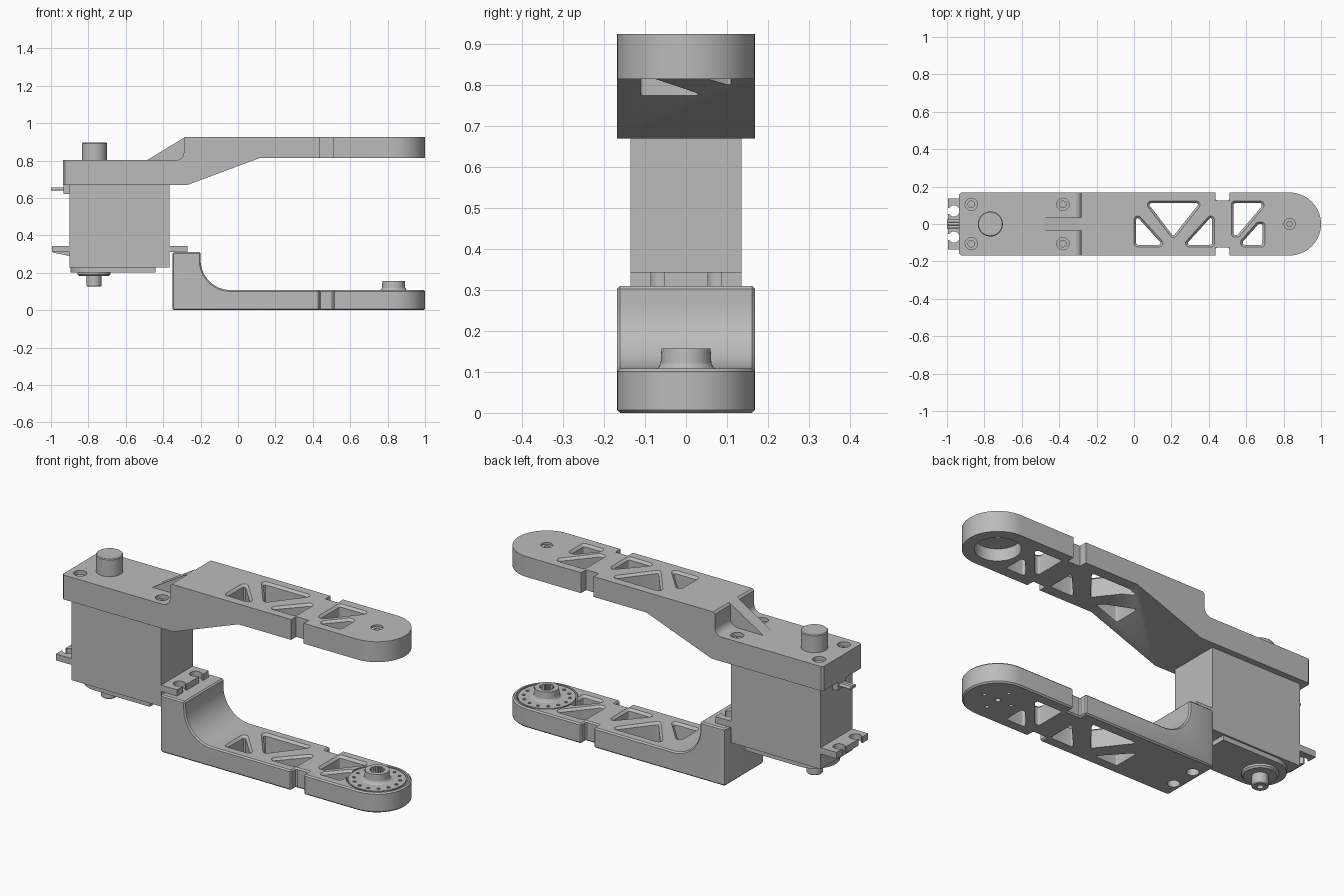
import bpy, bmesh
from math import sin, cos, pi, radians
from mathutils import Vector

old = bpy.data.objects.get("Cube")
if old:
    bpy.data.objects.remove(old)

grey = bpy.data.materials.new("plain grey")
grey.use_nodes = True
grey.diffuse_color = (0.5, 0.5, 0.5, 1)
grey.node_tree.nodes["Principled BSDF"].inputs["Base Color"].default_value = (0.5, 0.5, 0.5, 1)
parts = []


def stack(name, sections, axis="Z", cutter=False):
    """Solid lofted through (level, outline) sections along an axis."""
    place = {"X": lambda a, b, l: (l, a, b),
             "Y": lambda a, b, l: (a, l, b),
             "Z": lambda a, b, l: (a, b, l)}[axis]
    bm = bmesh.new()
    rings = [[bm.verts.new(place(a, b, level)) for a, b in pts] for level, pts in sections]
    count = len(rings[0])
    for low, high in zip(rings, rings[1:]):
        for i in range(count):
            j = (i + 1) % count
            bm.faces.new((low[i], low[j], high[j], high[i]))
    bm.faces.new(rings[0][::-1])
    bm.faces.new(rings[-1])
    bmesh.ops.recalc_face_normals(bm, faces=bm.faces[:])
    mesh = bpy.data.meshes.new(name)
    bm.to_mesh(mesh)
    bm.free()
    mesh.materials.append(grey)
    obj = bpy.data.objects.new(name, mesh)
    bpy.context.collection.objects.link(obj)
    obj.hide_render = cutter
    if not cutter:
        parts.append(obj)
    return obj


def prism(name, pts, low, high, axis="Z", cutter=False):
    return stack(name, [(low, pts), (high, pts)], axis, cutter)


def box(name, x, y, z, cutter=False):
    return prism(name, [(x[0], y[0]), (x[1], y[0]), (x[1], y[1]), (x[0], y[1])], *z, "Z", cutter)


def arc(cx, cy, r, start, end, n):
    angles = [radians(start + (end - start) * i / n) for i in range(n + 1)]
    return [(cx + r * cos(a), cy + r * sin(a)) for a in angles]


def circle(cx, cy, r, n=32):
    return arc(cx, cy, r, 0, 360, n)[:-1]


def turned(name, x, y, steps, n=32, cutter=False):
    """Round solid from (z, radius) steps."""
    return stack(name, [(z, circle(x, y, r, n)) for z, r in steps], "Z", cutter)


def bake(obj):
    graph = bpy.context.evaluated_depsgraph_get()
    mesh = bpy.data.meshes.new_from_object(obj.evaluated_get(graph))
    obj.modifiers.clear()
    obj.data = mesh


def cut(obj, cutters, operation="DIFFERENCE"):
    for c in cutters:
        mod = obj.modifiers.new("cut", "BOOLEAN")
        mod.operation, mod.object, mod.solver = operation, c, "EXACT"
    bake(obj)
    for c in cutters:
        bpy.data.objects.remove(c)


def rounded(pts, r, shrink):
    """Anticlockwise polygon with round corners, moved inwards by shrink."""
    out = []
    pts = [Vector(p) for p in pts]
    for i, p in enumerate(pts):
        d1, d2 = (p - pts[i - 1]).normalized(), (pts[(i + 1) % len(pts)] - p).normalized()
        n1, n2 = Vector((-d1.y, d1.x)), Vector((-d2.y, d2.x))
        centre = p + (n1 + n2) * r / (1 + n1.dot(n2))
        for k in range(5):
            out.append(tuple(centre - n1.slerp(n2, k / 4) * (r - shrink)))
    return out


WIDE, TIP = 0.168, 0.832
POCKETS = [
    [(0.05, 0.123), (0.21, -0.085), (0.375, 0.123)],
    [(0, 0.075), (0, -0.123), (0.18, -0.123)],
    [(0.43, 0.075), (0.25, -0.123), (0.43, -0.123)],
    [(0.52, 0.123), (0.52, -0.07), (0.56, -0.07), (0.695, 0.09), (0.695, 0.123)],
    [(0.57, -0.123), (0.7, -0.123), (0.7, 0.012), (0.66, 0.012), (0.57, -0.09)],
]


def arm(name, profile, start):
    """Side profile trimmed by a plan with a round tip and two notches."""
    body = prism(name, profile, -0.25, 0.25, "Y")
    half = [(start, WIDE - 0.01), (start + 0.01, WIDE), (0.435, WIDE), (0.435, 0.125),
            (0.51, 0.125), (0.51, WIDE)] + arc(TIP, 0, WIDE, 90, 0, 16)
    plan = half + [(x, -y) for x, y in half[-2::-1]]
    cut(body, [prism("plan", plan, -0.1, 1.1, "Z", True)], "INTERSECT")
    return body


def pocket_cutters(bottom, top):
    return [stack("pocket", [(bottom, rounded(p, 0.02, 0.012)), (top - 0.012, rounded(p, 0.02, 0.012)),
                             (top, rounded(p, 0.02, 0)), (top + 0.02, rounded(p, 0.02, 0))],
                  "Z", True) for p in POCKETS]


# Upper arm with platform, filleted step and sloped underside
upper = arm("upper_arm", [(-1.1, 0.67), (-0.27, 0.67), (0.12, 0.815), (1.1, 0.815), (1.1, 0.925),
                          (-0.28, 0.925), (-0.29, 0.915)]
            + arc(-0.33, 0.842, 0.04, 0, -90, 6) + [(-1.1, 0.802)], -0.935)
holes = [turned("screw_hole", x, y, [(0.72, 0.018), (0.78, 0.018), (0.78, 0.033), (0.83, 0.033)], 20, True)
         for x in (-0.87, -0.38) for y in (-0.105, 0.105)]
tip_hole = turned("tip_hole", TIP, 0, [(0.78, 0.11), (0.88, 0.11), (0.88, 0.014),
                                       (0.915, 0.014), (0.915, 0.03), (0.95, 0.03)], 32, True)
cut(upper, pocket_cutters(0.6, 0.925) + holes + [tip_hole])

# Central rib and pivot post on the platform
prism("platform_rib", [(-0.49, 0.8), (-0.27, 0.8), (-0.27, 0.925), (-0.285, 0.925)], -0.035, 0.035, "Y")
turned("upper_post", -0.768, 0, [(0.78, 0.067), (0.892, 0.067), (0.896, 0.063)])

# Lower arm with upright bracket
lower = arm("lower_arm", [(-0.5, 0), (1.1, 0), (1.1, 0.108)]
            + arc(-0.04, 0.268, 0.16, 270, 180, 14) + [(-0.2, 0.31), (-0.5, 0.31)], -0.35)
bevel = lower.modifiers.new("edges", "BEVEL")
bevel.width, bevel.segments, bevel.limit_method, bevel.angle_limit = 0.008, 1, "ANGLE", radians(40)
bake(lower)
holes = [turned("bracket_hole", -0.3, y, [(-0.1, 0.03), (0.05, 0.03), (0.05, 0.018), (0.25, 0.018)], 20, True)
         for y in (-0.07, 0.07)]
holes += [turned("tip_screw", TIP + x, y, [(-0.1, r), (0.03, r)], 12, True)
          for x, y, r in [(0, 0, 0.014), (0.08, 0, 0.01), (-0.08, 0, 0.01), (0, 0.08, 0.01), (0, -0.08, 0.01)]]
recess = turned("recess", TIP, 0, [(0.06, 0.152), (0.2, 0.152)], 48, True)
cut(lower, pocket_cutters(-0.1, 0.108) + holes + [recess])

# Splined horn seated in the lower arm
horn = turned("horn", TIP, 0, [(0.055, 0.143), (0.107, 0.143), (0.107, 0.075), (0.111, 0.067),
                               (0.12, 0.062), (0.157, 0.06)], 48)
teeth = [(TIP + r * cos(i * pi / 20), r * sin(i * pi / 20))
         for i in range(40) for r in [0.04 if i % 2 else 0.032]]
holes = [turned("horn_hole", *p, [(0.08, 0.009), (0.2, 0.009)], 10, True)
         for p in circle(TIP, 0, 0.115, 14)]
cut(horn, holes + [prism("spline", teeth, 0.075, 0.2, "Z", True)])

# Motor case with its lower cover, boss and shaft
box("motor_case", (-0.9, -0.365), (-0.135, 0.135), (0.228, 0.69))
prism("motor_cover", arc(-0.77, 0, 0.125, 90, 270, 20) + [(-0.44, -0.125), (-0.44, 0.125)], 0.203, 0.24)
turned("motor_boss", -0.77, 0, [(0.21, 0.088), (0.192, 0.088), (0.184, 0.08)])
shaft = turned("motor_shaft", -0.77, 0, [(0.2, 0.04), (0.13, 0.04), (0.126, 0.036)], 24)
cut(shaft, [turned("shaft_hole", -0.77, 0, [(0.1, 0.016), (0.16, 0.016)], 16, True)])

# Mounting tabs with open keyholes, and their ribs
for name, inner, outer in (("left_tab", -0.37, -0.27), ("right_tab", -0.89, -0.995)):
    side = 1 if outer > inner else -1
    tab = box(name, sorted((inner, outer)), (-0.135, 0.135), (0.31, 0.344))
    cutters = []
    for y in (-0.07, 0.07):
        hole_x = outer - side * 0.032
        cutters.append(turned("tab_hole", hole_x, y, [(0.2, 0.03), (0.4, 0.03)], 24, True))
        cutters.append(box("tab_slot", sorted((hole_x, outer + side * 0.05)),
                           (y - 0.016, y + 0.016), (0.19, 0.41), True))
    cut(tab, cutters)
prism("tab_rib", [(-0.99, 0.315), (-0.99, 0.308), (-0.89, 0.288), (-0.89, 0.315)], -0.015, 0.015, "Y")

# Cable outlet
box("cable_outlet", (-0.932, -0.89), (-0.035, 0.035), (0.622, 0.675))
for i in (-1, 0, 1):
    prism(f"wire_{i + 2}", circle(i * 0.016, 0.647, 0.008, 12), -1, -0.9, "X")

# Smooth round surfaces, keep hard edges
bpy.ops.object.select_all(action="DESELECT")
for obj in parts:
    obj.select_set(True)
bpy.context.view_layer.objects.active = upper
bpy.ops.object.shade_smooth_by_angle(angle=radians(25))
